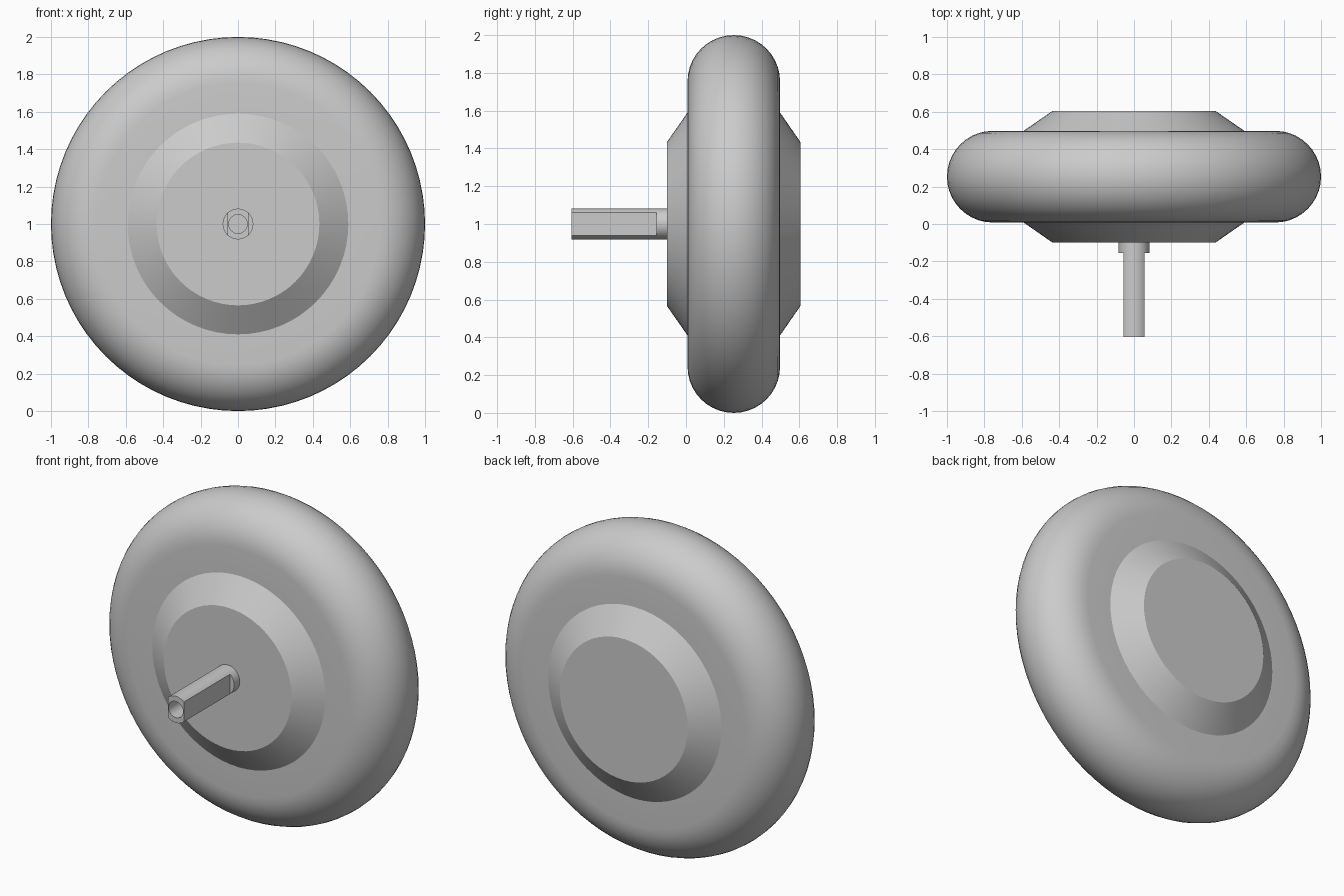
import bpy
import bmesh
from math import sin, cos, pi, acos, radians

cube = bpy.data.objects.get("Cube")
if cube:
    bpy.data.objects.remove(cube, do_unlink=True)

grey = bpy.data.materials.new("light_grey")
grey.use_nodes = True
colour = (0.6, 0.6, 0.6, 1)
grey.diffuse_color = colour
grey.node_tree.nodes["Principled BSDF"].inputs["Base Color"].default_value = colour

AXLE_Z = 1.0


def loft(name, rings, cap_start=True, cap_end=True):
    """Skin a list of equal-length point rings into a closed solid."""
    bm = bmesh.new()
    loops = [[bm.verts.new(p) for p in ring] for ring in rings]
    n = len(loops[0])
    for a, b in zip(loops, loops[1:]):
        for i in range(n):
            j = (i + 1) % n
            bm.faces.new((a[i], a[j], b[j], b[i]))
    if cap_start:
        bm.faces.new(loops[0])
    if cap_end:
        bm.faces.new(loops[-1])
    bmesh.ops.remove_doubles(bm, verts=bm.verts, dist=1e-5)
    bmesh.ops.recalc_face_normals(bm, faces=bm.faces)
    mesh = bpy.data.meshes.new(name)
    bm.to_mesh(mesh)
    bm.free()
    mesh.materials.append(grey)
    obj = bpy.data.objects.new(name, mesh)
    bpy.context.collection.objects.link(obj)
    obj.location.z = AXLE_Z
    bpy.ops.object.select_all(action="DESELECT")
    obj.select_set(True)
    bpy.context.view_layer.objects.active = obj
    bpy.ops.object.shade_smooth_by_angle(angle=radians(30))
    return obj


def ring(radius, y, angles, half_width=9):
    """Circle around the axle, optionally trimmed flat on both sides."""
    return [(max(-half_width, min(half_width, radius * cos(a))), y, radius * sin(a))
            for a in angles]


def full_turn(n):
    return [2 * pi * i / n for i in range(n)]


# Tyre: flat side walls with a half-round tread
MID_Y, ROUND = 0.253, 0.245
tread = [(1 - ROUND + ROUND * sin(pi * i / 20), MID_Y - ROUND * cos(pi * i / 20))
         for i in range(21)]
walls = [(0.5, MID_Y - ROUND)] + tread + [(0.5, MID_Y + ROUND)]
loft("tyre", [ring(r, y, full_turn(80)) for r, y in walls])

# Hub: bevelled disc standing out on both sides of the tyre
hub = [(0.435, -0.1), (0.59, 0.008), (0.59, 0.498), (0.435, 0.605)]
loft("hub", [ring(r, y, full_turn(64)) for r, y in hub])

# Axle: hollow shaft with two flats and a round collar at the hub
SHAFT, FLAT, BORE = 0.082, 0.055, 0.05
corner = acos(FLAT / SHAFT)
upper = [corner + (pi - 2 * corner) * i / 12 for i in range(13)]
side = [pi - corner + 2 * corner * i / 12 for i in range(1, 12)]
half = upper + side
angles = half + [a + pi for a in half]
loft("axle", [
    ring(BORE, -0.16, angles),
    ring(BORE, -0.605, angles),
    ring(SHAFT, -0.605, angles, FLAT),
    ring(SHAFT, -0.155, angles, FLAT),
    ring(SHAFT, -0.155, angles),
    ring(SHAFT, -0.09, angles),
])
